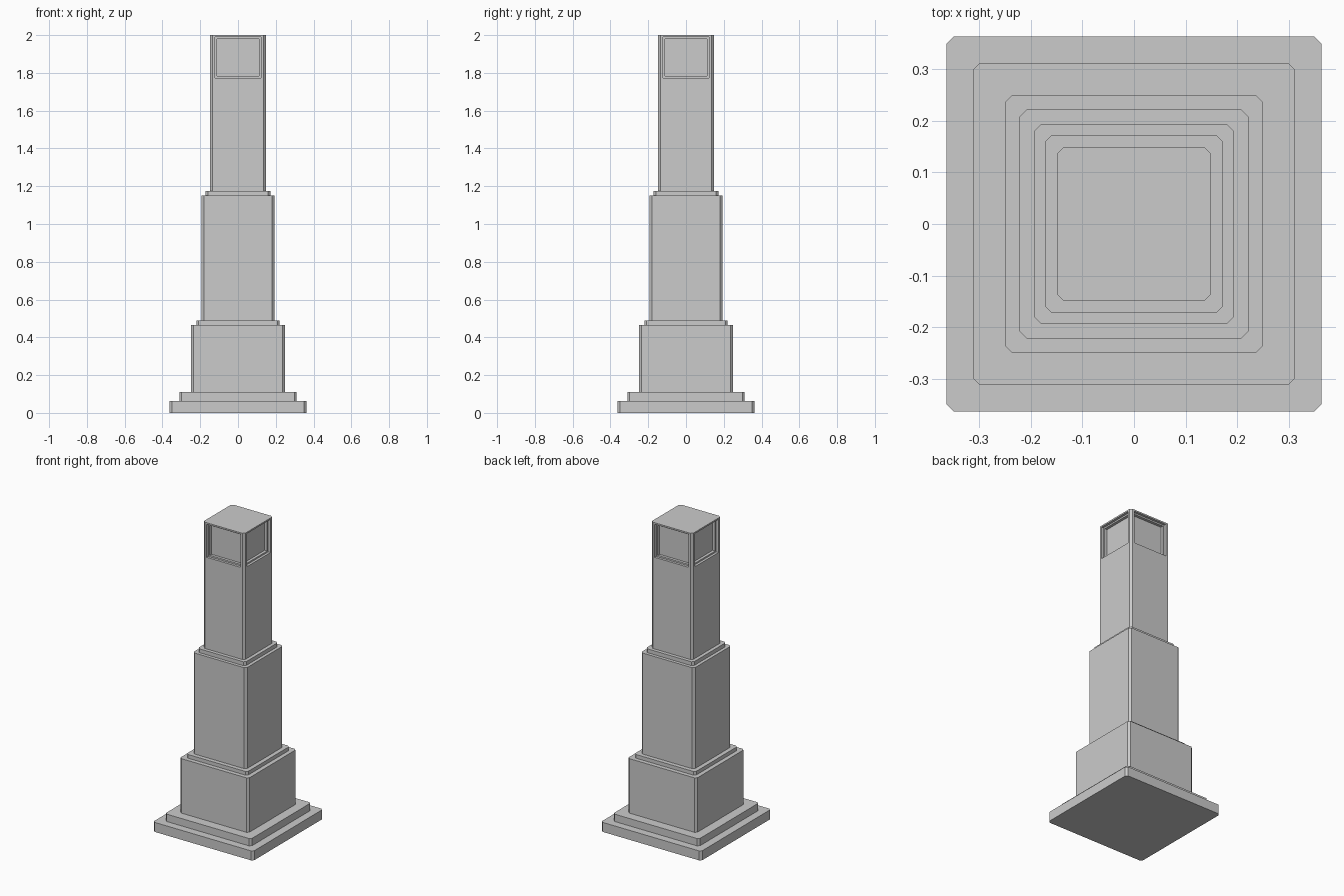
import bpy, bmesh, math
from mathutils import Matrix

if "Cube" in bpy.data.objects:
    bpy.data.objects.remove(bpy.data.objects["Cube"])

CH = 0.013  # corner chamfer

# (half width, bottom z, top z) of each tier
TIERS = [(0.362, 0.0, 0.062), (0.311, 0.062, 0.11), (0.249, 0.11, 0.466),
         (0.221, 0.466, 0.49), (0.193, 0.49, 1.15), (0.172, 1.15, 1.175),
         (0.149, 1.175, 2.0)]


def make_object(name, bm):
    bmesh.ops.recalc_face_normals(bm, faces=bm.faces)
    mesh = bpy.data.meshes.new(name)
    bm.to_mesh(mesh)
    bm.free()
    ob = bpy.data.objects.new(name, mesh)
    bpy.context.collection.objects.link(ob)
    return ob


def ring(bm, h, z):
    c = h - CH
    pts = [(h, -c), (h, c), (c, h), (-c, h), (-h, c), (-h, -c), (-c, -h), (c, -h)]
    return [bm.verts.new((x, y, z)) for x, y in pts]


# Stepped pillar: chamfered square rings joined into one skin
bm = bmesh.new()
rings = [ring(bm, h, z) for h, z0, z1 in TIERS for z in (z0, z1)]
bm.faces.new(rings[0])
bm.faces.new(rings[-1])
for a, b in zip(rings, rings[1:]):
    for i in range(8):
        j = (i + 1) % 8
        bm.faces.new((a[i], a[j], b[j], b[i]))
pillar = make_object("stepped_pillar", bm)


# Window recesses: a shallow frame step, then a deeper panel, on all four sides
def cut_windows(name, half, z0, z1, depth):
    bm = bmesh.new()
    outer, inner = 0.2, 0.149 - depth
    for k in range(4):
        m = (Matrix.Rotation(k * math.pi / 2, 4, 'Z')
             @ Matrix.Translation((0, -(outer + inner) / 2, (z0 + z1) / 2))
             @ Matrix.Diagonal((2 * half, outer - inner, z1 - z0, 1)))
        # one cutter per side so the cutters never overlap each other
        side = bmesh.new()
        bmesh.ops.create_cube(side, size=1, matrix=m)
        cutter = make_object(f"{name}_{k}", side)
        cutter.hide_render = True
        cutter.hide_set(True)
        mod = pillar.modifiers.new(cutter.name, 'BOOLEAN')
        mod.operation = 'DIFFERENCE'
        mod.solver = 'EXACT'
        mod.object = cutter
    bm.free()


cut_windows("window_frame_cutter", 0.122, 1.774, 1.990, 0.016)
cut_windows("window_panel_cutter", 0.112, 1.784, 1.980, 0.034)

# Bake the cuts and remove the helpers
bpy.context.view_layer.objects.active = pillar
pillar.select_set(True)
for mod in list(pillar.modifiers):
    cutter = mod.object
    bpy.ops.object.modifier_apply(modifier=mod.name)
    bpy.data.objects.remove(cutter)
